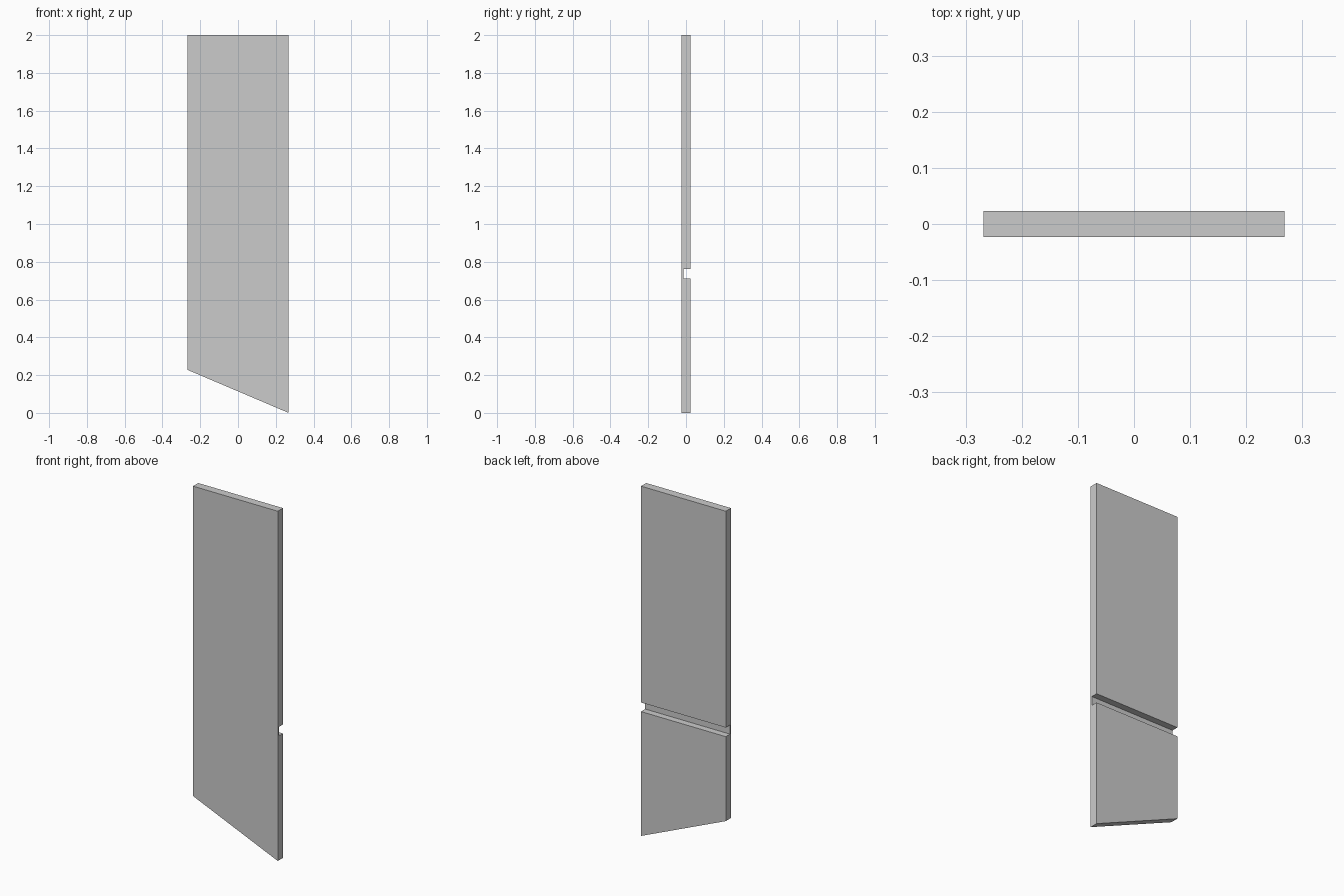
import bpy, bmesh
from mathutils import Vector

if "Cube" in bpy.data.objects:
    bpy.data.objects.remove(bpy.data.objects["Cube"])

HALF_W, HALF_T, HEIGHT = 0.268, 0.0235, 2.0
GROOVE_LOW, GROOVE_HIGH, GROOVE_FLOOR = 0.711, 0.763, -0.0145
SLANT = 0.228

bm = bmesh.new()

# Side profile (y, z) with the groove in the back, left long at the bottom
profile = [(-HALF_T, -0.1), (HALF_T, -0.1),
           (HALF_T, GROOVE_LOW), (GROOVE_FLOOR, GROOVE_LOW),
           (GROOVE_FLOOR, GROOVE_HIGH), (HALF_T, GROOVE_HIGH),
           (HALF_T, HEIGHT), (-HALF_T, HEIGHT)]
face = bm.faces.new([bm.verts.new((-HALF_W, y, z)) for y, z in profile])
ext = bmesh.ops.extrude_face_region(bm, geom=[face])
bmesh.ops.translate(bm, vec=(2 * HALF_W, 0, 0),
                    verts=[v for v in ext["geom"] if isinstance(v, bmesh.types.BMVert)])
if not face.is_valid or len(bm.faces) < 10:
    bm.faces.new([v for v in bm.verts if v.co.x < 0])

# Slanted bottom cut, closed with a new face
cut = bmesh.ops.bisect_plane(bm, geom=bm.verts[:] + bm.edges[:] + bm.faces[:],
                             plane_co=Vector((HALF_W, 0, 0)),
                             plane_no=Vector((SLANT, 0, 2 * HALF_W)).normalized(),
                             clear_inner=True)
bmesh.ops.holes_fill(bm, edges=[e for e in bm.edges if e.is_boundary], sides=0)
bmesh.ops.recalc_face_normals(bm, faces=bm.faces[:])

mesh = bpy.data.meshes.new("grooved_panel")
bm.to_mesh(mesh)
bm.free()
panel = bpy.data.objects.new("grooved_panel", mesh)
bpy.context.collection.objects.link(panel)
